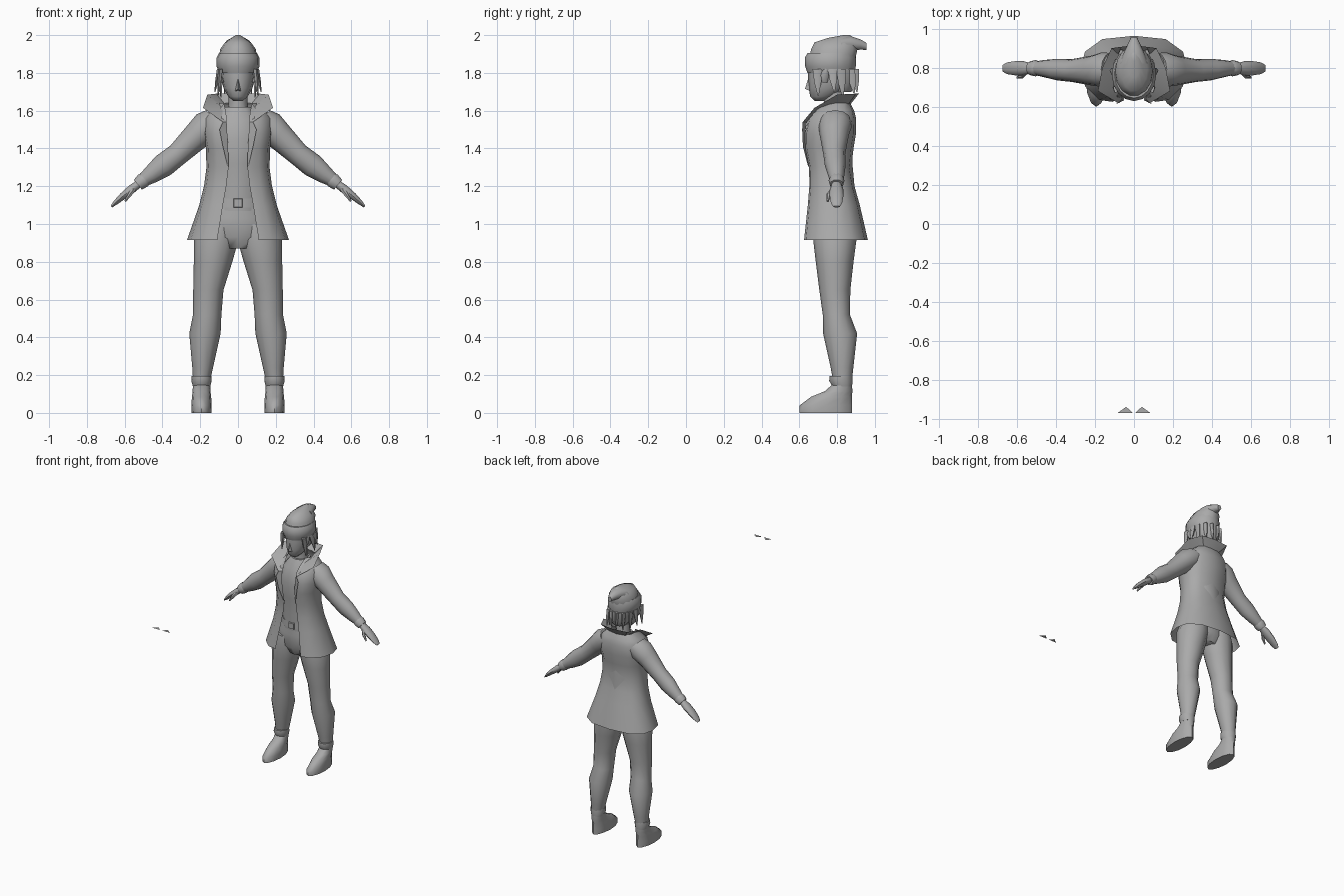
import bpy, math
from mathutils import Vector

grey = bpy.data.materials.new("plain grey")
grey.diffuse_color = (0.4, 0.4, 0.4, 1)


def make(name, verts, faces, mirror=False, angle=50):
    me = bpy.data.meshes.new(name)
    me.from_pydata([tuple(v) for v in verts], [], faces)
    me.materials.append(grey)
    me.shade_smooth()
    me.set_sharp_from_angle(angle=math.radians(angle))
    ob = bpy.data.objects.new(name, me)
    bpy.context.collection.objects.link(ob)
    if mirror:
        mod = ob.modifiers.new("mirror", "MIRROR")
        mod.merge_threshold = 0.0005
    return ob


def loft(name, rings, u, v, n=12, mirror=False, angle=50):
    """Closed tube through rings of (centre, radius along u, radius along v)."""
    u, v = Vector(u), Vector(v)
    verts, faces = [], []
    for c, a, b in rings:
        for i in range(n):
            t = math.tau * i / n
            verts.append(Vector(c) + u * a * math.cos(t) + v * b * math.sin(t))
    for r in range(len(rings) - 1):
        for i in range(n):
            j = (i + 1) % n
            faces.append((r*n + i, r*n + j, r*n + n + j, r*n + n + i))
    faces.append(tuple(reversed(range(n))))
    faces.append(tuple(range((len(rings) - 1) * n, len(rings) * n)))
    return make(name, verts, faces, mirror, angle)


def stack(name, rows, x=0, **kw):
    """Upright loft from rows of (z, centre y, radius x, radius y)."""
    return loft(name, [((x, cy, z), rx, ry) for z, cy, rx, ry in rows],
                (1, 0, 0), (0, 1, 0), **kw)


def sheet(name, rows, mirror=True, angle=50):
    """Open surface through equal rows of points."""
    n = len(rows[0])
    faces = [(r*n + i, r*n + i + 1, r*n + n + i + 1, r*n + n + i)
             for r in range(len(rows) - 1) for i in range(n - 1)]
    return make(name, [p for row in rows for p in row], faces, mirror, angle)


def cone(name, base, tip, rx, ry, n=5):
    """Tapered strand mirrored to both sides."""
    b, t = Vector(base), Vector(tip)
    return loft(name, [(b, rx, ry), (b.lerp(t, 0.5), rx * 0.75, ry * 0.75), (t, 0.003, 0.003)],
                (1, 0, 0), (0, 1, 0), n=n, mirror=True)


# Trousers
legs = []
for z, x, y, rx, ry in [(0.17, 0.193, 0.828, 0.045, 0.05), (0.24, 0.187, 0.826, 0.055, 0.06),
                        (0.42, 0.175, 0.816, 0.083, 0.09), (0.52, 0.163, 0.796, 0.075, 0.072),
                        (0.65, 0.157, 0.788, 0.08, 0.082), (0.8, 0.132, 0.787, 0.102, 0.1),
                        (0.92, 0.114, 0.788, 0.118, 0.115), (1.0, 0.1, 0.79, 0.1, 0.11)]:
    legs.append(((x, y, z), rx, ry))
loft("trouser_leg", legs, (1, 0, 0), (0, 1, 0), n=12, mirror=True)
stack("hips", [(0.87, 0.785, 0.1, 0.08), (0.93, 0.785, 0.19, 0.11),
               (1.03, 0.785, 0.175, 0.112), (1.11, 0.785, 0.145, 0.108)])

# Belt and buckle
stack("belt", [(1.088, 0.785, 0.15, 0.115), (1.135, 0.785, 0.146, 0.114)])
loft("buckle", [((0, 0.675, 1.111), 0.034, 0.034), ((0, 0.662, 1.111), 0.03, 0.03)],
     (0.707, 0, 0.707), (-0.707, 0, 0.707), n=4)

# Boots
stack("boot", [(0, 0.74, 0.052, 0.14), (0.04, 0.741, 0.054, 0.139), (0.085, 0.77, 0.051, 0.108),
               (0.115, 0.808, 0.047, 0.073), (0.15, 0.827, 0.046, 0.052)],
      x=0.193, n=12, mirror=True)
stack("boot_cuff", [(0.14, 0.827, 0.046, 0.052), (0.17, 0.82, 0.054, 0.062),
                    (0.196, 0.82, 0.053, 0.06)], x=0.193, mirror=True)

# Shirt and neck
stack("shirt", [(1.07, 0.785, 0.14, 0.112), (1.2, 0.78, 0.13, 0.112), (1.32, 0.773, 0.14, 0.108),
                (1.45, 0.765, 0.155, 0.115), (1.55, 0.775, 0.125, 0.095), (1.62, 0.785, 0.07, 0.07)])
stack("neck", [(1.58, 0.79, 0.062, 0.062), (1.64, 0.785, 0.05, 0.055), (1.74, 0.78, 0.05, 0.055)])

# Open jacket: rows of (z, front edge x, front y, side x, back y)
rows = []
for z, fx, fy, sx, yb in [(0.915, 0.11, 0.625, 0.27, 0.963), (1.1, 0.08, 0.645, 0.205, 0.92),
                          (1.2, 0.062, 0.653, 0.18, 0.892), (1.3, 0.05, 0.652, 0.167, 0.875),
                          (1.4, 0.055, 0.632, 0.17, 0.887), (1.48, 0.06, 0.63, 0.185, 0.9),
                          (1.56, 0.06, 0.648, 0.18, 0.9), (1.6, 0.065, 0.685, 0.15, 0.89),
                          (1.64, 0.075, 0.73, 0.1, 0.87)]:
    d = yb - fy
    rows.append([(fx, fy, z), (sx * 0.66, fy + d * 0.03, z), (sx * 0.93, fy + d * 0.24, z),
                 (sx, fy + d * 0.52, z), (sx * 0.93, fy + d * 0.76, z),
                 (sx * 0.6, fy + d * 0.95, z), (0, yb, z)])
sheet("jacket", rows)

# Lapels and flared collar
inner = [(0.05, 0.652, 1.3), (0.052, 0.632, 1.4), (0.057, 0.63, 1.48), (0.06, 0.64, 1.54),
         (0.07, 0.69, 1.6), (0.095, 0.78, 1.635), (0.07, 0.86, 1.635), (0, 0.872, 1.635)]
outer = [(0.056, 0.645, 1.31), (0.08, 0.619, 1.41), (0.098, 0.615, 1.5), (0.08, 0.618, 1.54),
         (0.185, 0.68, 1.615), (0.162, 0.8, 1.685), (0.115, 0.9, 1.69), (0, 0.915, 1.69)]
sheet("collar", [inner, outer], angle=30)

# Sleeves, slanting down and outwards
side, up = (0, 1, 0), (0.64, 0, 0.77)
loft("sleeve", [((0.12, 0.79, 1.545), 0.085, 0.075), ((0.165, 0.79, 1.515), 0.088, 0.085),
                ((0.215, 0.785, 1.47), 0.077, 0.075), ((0.32, 0.785, 1.368), 0.058, 0.06),
                ((0.395, 0.79, 1.31), 0.055, 0.063), ((0.46, 0.795, 1.26), 0.044, 0.048),
                ((0.5, 0.797, 1.232), 0.036, 0.036)], side, up, n=12, mirror=True)
loft("sleeve_cuff", [((0.49, 0.797, 1.24), 0.037, 0.037), ((0.503, 0.797, 1.23), 0.042, 0.042),
                     ((0.53, 0.797, 1.208), 0.036, 0.035)], side, up, n=10, mirror=True)

# Mitten-shaped hands with thumbs
loft("hand", [((0.52, 0.797, 1.217), 0.024, 0.022), ((0.565, 0.797, 1.183), 0.036, 0.024),
              ((0.61, 0.797, 1.147), 0.036, 0.02), ((0.65, 0.797, 1.112), 0.03, 0.013),
              ((0.67, 0.797, 1.092), 0.018, 0.006)], side, up, n=10, mirror=True)
loft("thumb", [((0.545, 0.785, 1.195), 0.014, 0.015), ((0.57, 0.758, 1.16), 0.013, 0.013),
               ((0.598, 0.75, 1.12), 0.006, 0.006)], side, up, n=6, mirror=True)

# Head, nose and ears
stack("head", [(1.652, 0.705, 0.025, 0.025), (1.675, 0.725, 0.052, 0.068),
               (1.72, 0.755, 0.077, 0.105), (1.78, 0.768, 0.09, 0.122), (1.87, 0.775, 0.092, 0.125)])
make("nose", [(0, 0.648, 1.775), (-0.015, 0.655, 1.705), (0.015, 0.655, 1.705), (0, 0.63, 1.715)],
     [(0, 1, 3), (0, 3, 2), (1, 2, 3)])
loft("ear", [((0.083, 0.735, 1.75), 0.014, 0.012), ((0.096, 0.73, 1.785), 0.026, 0.01),
             ((0.1, 0.745, 1.835), 0.004, 0.004)], (0, 1, 0), (1, 0, 0), n=6, mirror=True)

# Knitted hat with rolled band and a drooping tip
stack("hat_band", [(1.8, 0.768, 0.098, 0.125), (1.835, 0.765, 0.114, 0.134),
                   (1.88, 0.765, 0.114, 0.136), (1.905, 0.77, 0.1, 0.126)], n=16)
stack("hat_crown", [(1.88, 0.775, 0.1, 0.125), (1.925, 0.785, 0.095, 0.126),
                    (1.962, 0.79, 0.068, 0.112), (1.985, 0.82, 0.035, 0.07),
                    (2.0, 0.85, 0.012, 0.018)], n=14)
loft("hat_tip", [((0, 0.82, 1.945), 0.075, 0.045), ((0, 0.87, 1.955), 0.055, 0.042),
                 ((0, 0.925, 1.95), 0.03, 0.028), ((0, 0.955, 1.94), 0.016, 0.02)],
     (1, 0, 0), (0, 0, 1), n=10)

# Hair: a mass at the back and loose strands
stack("back_hair", [(1.7, 0.825, 0.05, 0.05), (1.75, 0.825, 0.085, 0.078),
                    (1.82, 0.815, 0.095, 0.088)])
for i, (x, y, tx, ty, tz) in enumerate([(0.092, 0.695, 0.105, 0.70, 1.68),
                                        (0.098, 0.775, 0.122, 0.785, 1.70),
                                        (0.092, 0.82, 0.09, 0.83, 1.67),
                                        (0.065, 0.87, 0.07, 0.89, 1.69),
                                        (0.025, 0.89, 0.02, 0.905, 1.7)]):
    cone("hair_strand_%d" % (i + 1), (x, y, 1.82), (tx, ty, tz), 0.014, 0.026)

# Pair of flat loose triangles far in front
make("loose_triangle", [(0.008, -0.966, 1.7), (0.082, -0.966, 1.7), (0.04, -0.935, 1.7)],
     [(0, 1, 2)], mirror=True)
